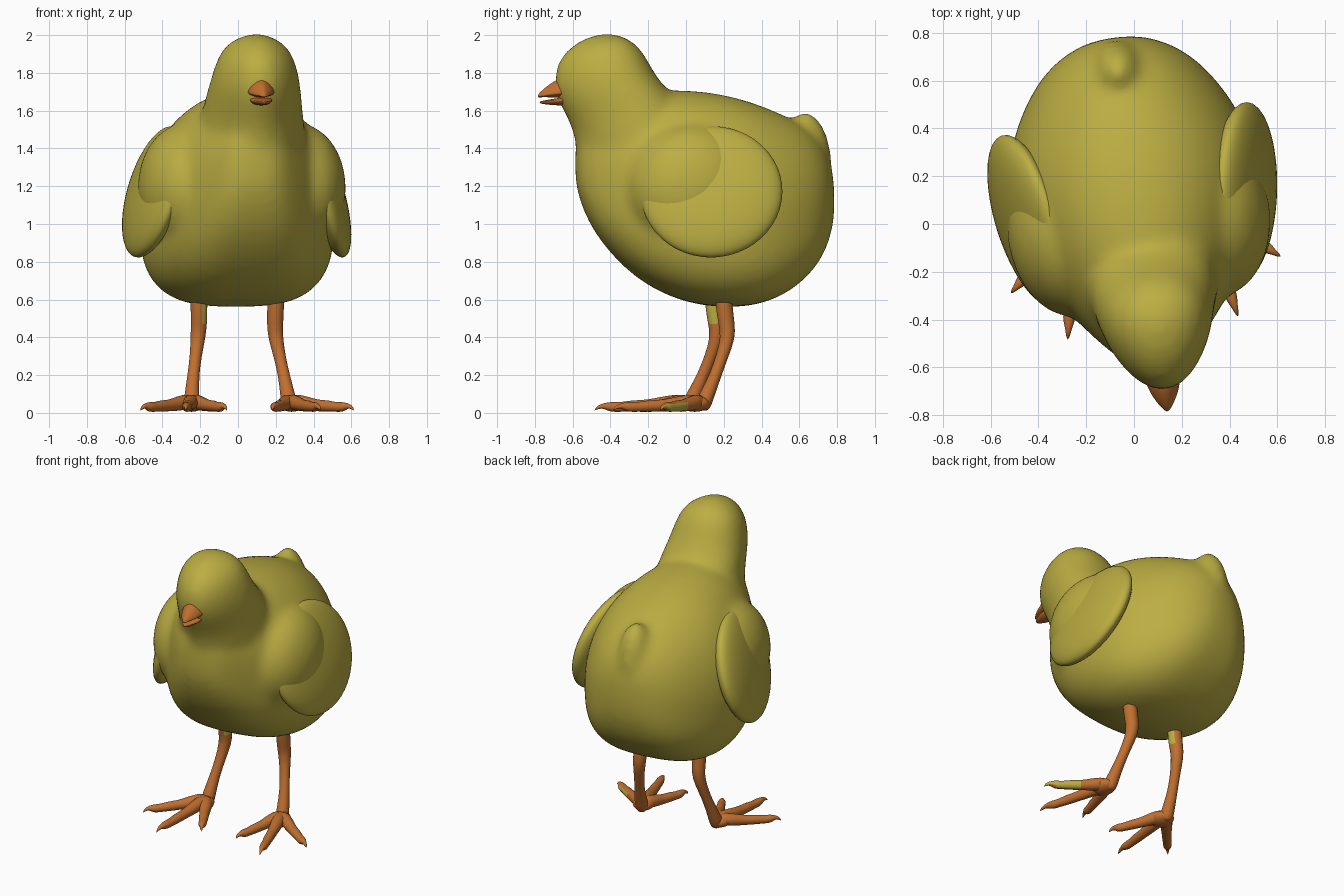
import bpy, bmesh
from math import sin, cos, pi, copysign
from mathutils import Vector, Matrix

if "Cube" in bpy.data.objects:
    bpy.data.objects.remove(bpy.data.objects["Cube"])

# The whole bird is turned slightly to its left
TURN = Matrix.Translation((0.02, 0, 0)) @ Matrix.Rotation(0.135, 4, 'Z')
HEAD_X = 0.02


def material(name, rgb):
    m = bpy.data.materials.new(name)
    m.use_nodes = True
    m.diffuse_color = (*rgb, 1)
    m.node_tree.nodes["Principled BSDF"].inputs["Base Color"].default_value = (*rgb, 1)
    return m


DOWN = material("olive_down", (0.50, 0.42, 0.055))
HORN = material("orange_horn", (0.53, 0.16, 0.03))


def power(v, n):
    return copysign(abs(v) ** (2 / n), v)


def loft(bm, rings):
    """Skin a list of equal rings and cap both ends."""
    loops = [[bm.verts.new(p) for p in ring] for ring in rings]
    for a, b in zip(loops, loops[1:]):
        for i in range(len(a)):
            j = (i + 1) % len(a)
            bm.faces.new((a[i], a[j], b[j], b[i]))
    bm.faces.new(loops[0])
    bm.faces.new(loops[-1])


def tube(bm, path, sides=10):
    """Round tube through (x, y, z, radius) points."""
    pts = [Vector(p[:3]) for p in path]
    rings = []
    for i, p in enumerate(pts):
        t = (pts[min(i + 1, len(pts) - 1)] - pts[max(i - 1, 0)]).normalized()
        u = t.cross(Vector((0, 0, 1)) if abs(t.z) < 0.7 else Vector((0, 1, 0))).normalized()
        v = t.cross(u)
        rings.append([p + path[i][3] * (cos(a) * u + sin(a) * v)
                      for a in (2 * pi * k / sides for k in range(sides))])
    loft(bm, rings)


def finish(bm, name, mats, matrix=TURN, subsurf=0):
    bmesh.ops.recalc_face_normals(bm, faces=bm.faces)
    me = bpy.data.meshes.new(name)
    bm.to_mesh(me)
    bm.free()
    for m in mats:
        me.materials.append(m)
    me.shade_smooth()
    ob = bpy.data.objects.new(name, me)
    bpy.context.scene.collection.objects.link(ob)
    ob.matrix_world = matrix
    if subsurf:
        mod = ob.modifiers.new("round", 'SUBSURF')
        mod.levels = mod.render_levels = subsurf
    return ob


def ball(bm, centre, radii, segments=32):
    bmesh.ops.create_uvsphere(bm, u_segments=segments, v_segments=segments // 2, radius=1,
                              matrix=Matrix.Translation(centre) @ Matrix.Diagonal((*radii, 1)))


# Body: upright sections from breast to rump (y, top, bottom, half width)
bm = bmesh.new()
angles = [2 * pi * k / 32 for k in range(32)]
rings = []
for y, top, low, w in [(-.59, 1.45, 1.24, .06), (-.565, 1.55, 1.12, .14), (-.49, 1.62, .96, .215),
                       (-.38, 1.66, .825, .305), (-.25, 1.69, .705, .40), (-.1, 1.715, .62, .47),
                       (.05, 1.71, .572, .51), (.2, 1.69, .555, .525), (.35, 1.65, .562, .505),
                       (.5, 1.59, .61, .44), (.62, 1.53, .70, .36), (.7, 1.46, .79, .28),
                       (.76, 1.36, .91, .18), (.79, 1.25, 1.05, .07)]:
    mid = low + 0.43 * (top - low)
    rings.append([(w * power(cos(a), 2.1 if sin(a) > 0 else 3), y,
                   mid + (top - mid) * sin(a) if sin(a) > 0 else mid + (mid - low) * power(sin(a), 3))
                  for a in angles])
loft(bm, rings)

# Head and neck: level sections (z, front, back, half width), narrower at the face
rings = []
for z, front, back, w in [(2.008, -.47, -.38, .03), (1.983, -.55, -.31, .11), (1.93, -.635, -.245, .175),
                          (1.85, -.695, -.20, .21), (1.76, -.71, -.15, .232), (1.68, -.70, -.07, .248),
                          (1.6, -.66, .0, .26), (1.5, -.605, .03, .28), (1.4, -.59, .0, .28),
                          (1.2, -.54, -.1, .2)]:
    mid, half = (front + back) / 2, (back - front) / 2
    rings.append([(HEAD_X + w * sin(a) * (1 - 0.22 * cos(a)), mid - half * cos(a), z) for a in angles])
loft(bm, rings)

# Tail ridge and the shoulders that run into the wings
ball(bm, (0, .635, 1.30), (.12, .145, .295))
for side in (1, -1):
    ball(bm, (side * .30, 0, 1.19), (.255, .355, .345))
body = finish(bm, "body", [DOWN], subsurf=1)
fuse = body.modifiers.new("fuse", 'REMESH')
fuse.mode, fuse.voxel_size, fuse.use_smooth_shade = 'VOXEL', 0.022, True
relax = body.modifiers.new("relax", 'SMOOTH')
relax.factor, relax.iterations = 0.5, 16

for side, label in ((1, "left"), (-1, "right")):
    # Wing, leaning in at the top and the front
    bm = bmesh.new()
    ball(bm, (0, 0, 0), (.10, .375, .36), 48)
    place = (Matrix.Translation((side * .455, .075, 1.17)) @ Matrix.Rotation(-side * .17, 4, 'Z')
             @ Matrix.Rotation(-side * .28, 4, 'Y'))
    finish(bm, label + "_wing", [DOWN], TURN @ place)

    # Eye with a soft lid
    bm = bmesh.new()
    ball(bm, (0, 0, -.004), (.020, .020, .016), 16)
    lid = [[Vector((.036 * cos(a), .028 * sin(a), 0)) * (1 + .3 * cos(b)) + Vector((0, 0, .008 * sin(b)))
            for b in (pi * k / 4 for k in range(8))] for a in angles]
    loft(bm, lid + lid[:1])
    aim = Vector((side * .85, -.5, .15)).to_track_quat('Z', 'Y').to_matrix().to_4x4()
    finish(bm, label + "_eye", [DOWN],
           TURN @ Matrix.Translation((HEAD_X + side * .168, -.545, 1.775)) @ aim)

    # Leg, hub and three clawed toes
    bm = bmesh.new()
    tube(bm, [(side * x, y, z, r) for x, y, z, r in
              [(.205, .17, .68, .05), (.205, .175, .56, .047), (.203, .190, .47, .046),
               (.207, .197, .40, .042), (.224, .163, .30, .033), (.242, .125, .20, .033),
               (.254, .085, .11, .04), (.26, .06, .055, .046), (.26, .05, .012, .035)]])
    ball(bm, (side * .268, .01, .05), (.072, .085, .045), 16)
    for tx, ty in ((.57, -.215), (.36, -.44), (.12, -.30)):
        hub, tip = Vector((.26, .05, 0)), Vector((tx, ty, 0))
        path = []
        for t, z, r in [(0, .065, .045), (.25, .05, .042), (.45, .038, .031), (.6, .037, .033),
                        (.72, .031, .026), (.82, .031, .029), (.88, .036, .019),
                        (.93, .036, .012), (.98, .024, .008), (1, .012, .002)]:
            p = hub.lerp(tip, t)
            path.append((side * p.x, p.y, z, r))
        tube(bm, path)
    bmesh.ops.recalc_face_normals(bm, faces=bm.faces)

    # Down on one toe's outer side and on one thigh
    for f in bm.faces:
        c, n = f.calc_center_median(), f.normal
        if side > 0:
            f.material_index = int(c.x > .43 and n.y > .3 and n.z < .4)
        else:
            f.material_index = int(c.z > .46 and n.x > .1 and n.y < .5)
    finish(bm, label + "_leg", [HORN, DOWN], subsurf=1)

# Beak halves, parted slightly (y, top, bottom, half width)
for name, rows, level, peak in (
        ("upper_beak", [(-.60, 1.79, 1.67, .085), (-.68, 1.775, 1.668, .073), (-.73, 1.742, 1.67, .052),
                        (-.77, 1.71, 1.672, .027), (-.795, 1.684, 1.668, .006)], .25, 1.6),
        ("lower_beak", [(-.60, 1.68, 1.625, .07), (-.69, 1.667, 1.627, .06),
                        (-.75, 1.655, 1.632, .038), (-.785, 1.65, 1.638, .008)], .75, 2)):
    bm = bmesh.new()
    rings = []
    for y, top, low, w in rows:
        mid = low + (top - low) * level
        rings.append([(.013 + w * power(cos(a), peak), y,
                       mid + power(sin(a), peak) * ((top - mid) if sin(a) > 0 else (mid - low)))
                      for a in angles[::2]])
    loft(bm, rings)
    finish(bm, name, [HORN], subsurf=1)
